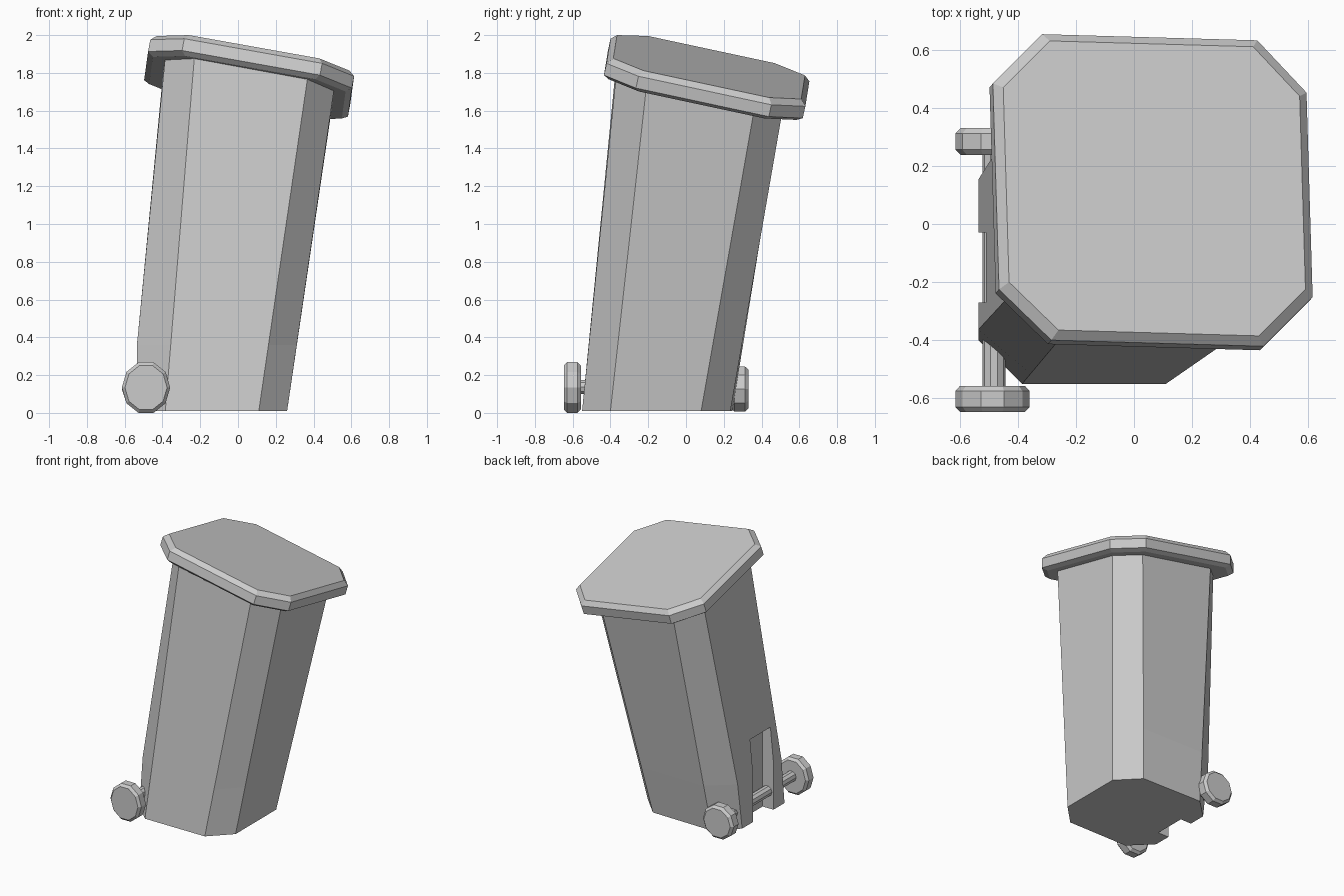
import bpy, bmesh, math
from mathutils import Vector

if "Cube" in bpy.data.objects:
    bpy.data.objects.remove(bpy.data.objects["Cube"])

N = Vector((0.185, 0.22, 1.0)).normalized()   # lid tilt


def plane_z(x, y, depth=0.0):
    return 2.0 - 0.185 * (x + 0.26) - 0.22 * (y + 0.365) - depth


def loft(name, rings):
    """Skin closed rings of points and cap both ends."""
    bm = bmesh.new()
    vr = [[bm.verts.new(p) for p in r] for r in rings]
    n = len(vr[0])
    for a, b in zip(vr, vr[1:]):
        for i in range(n):
            j = (i + 1) % n
            bm.faces.new((a[i], a[j], b[j], b[i]))
    bm.faces.new(vr[0][::-1])
    bm.faces.new(vr[-1])
    bmesh.ops.recalc_face_normals(bm, faces=bm.faces)
    me = bpy.data.meshes.new(name)
    bm.to_mesh(me)
    bm.free()
    ob = bpy.data.objects.new(name, me)
    bpy.context.collection.objects.link(ob)
    return ob


def turned(name, x, z, profile, sides, squash=1.0):
    """Low-poly round part along y; profile is (y, radius) pairs."""
    angles = [2 * math.pi * i / sides for i in range(sides)]
    return loft(name, [[(x + squash * r * math.cos(a), y, z + r * math.sin(a))
                        for a in angles] for y, r in profile])


# Body: leaning tapered octagon, upright at the foot of the wheel side
bottom = [(-0.385, -0.55), (0.11, -0.55), (0.26, -0.40), (0.26, 0.08),
          (0.11, 0.235), (-0.385, 0.245), (-0.535, 0.10), (-0.535, -0.40)]
top = [(-0.23, -0.365), (0.37, -0.37), (0.51, -0.21), (0.495, 0.36),
       (0.35, 0.51), (-0.25, 0.52), (-0.40, 0.37), (-0.385, -0.20)]
low = [Vector((x, y, 0.01)) for x, y in bottom]
high = [Vector((x, y, plane_z(x, y, 0.10))) for x, y in top]
kink = [a.lerp(b, (0.36 - a.z) / (b.z - a.z)) for a, b in zip(low, high)]
for i in (6, 7):
    kink[i].x = -0.535
body = loft("bin_body", [low, kink, high])

# Recess between the two feet on the wheel side
cutter = loft("recess_cutter", [
    [(x, y, z) for x, y in ((-0.7, -0.27), (-0.445, -0.27), (-0.445, -0.03), (-0.7, -0.03))]
    for z in (-0.1, 0.62)])
cutter.hide_render = True
cutter.hide_viewport = True
cut = body.modifiers.new("recess", 'BOOLEAN')
cut.operation = 'DIFFERENCE'
cut.solver = 'EXACT'
cut.object = cutter

# Lid: tilted octagonal slab with chamfered rim
lid_xy = [(-0.26, -0.365), (0.43, -0.385), (0.59, -0.225), (0.57, 0.44),
          (0.41, 0.61), (-0.29, 0.63), (-0.45, 0.47), (-0.43, -0.20)]
lid_top = [Vector((x, y, plane_z(x, y))) for x, y in lid_xy]
mid = sum(lid_top, Vector()) / 8
loft("lid", [[mid + (p - mid) * s - N * d for p in lid_top]
             for s, d in ((1.0, 0.115), (1.058, 0.095), (1.058, 0.03), (1.0, 0.0))])

# Wheels and axle
for name, y, w, r, z in (("front_wheel", -0.647, 0.09, 0.141, 0.134),
                         ("back_wheel", 0.238, 0.092, 0.126, 0.126)):
    c = 0.018
    turned(name, -0.487, z, [(y, r - c), (y + c, r), (y + w - c, r), (y + w, r - c)],
           10, 0.128 / r)
turned("axle", -0.482, 0.137, [(-0.57, 0.04), (0.25, 0.04)], 10)
